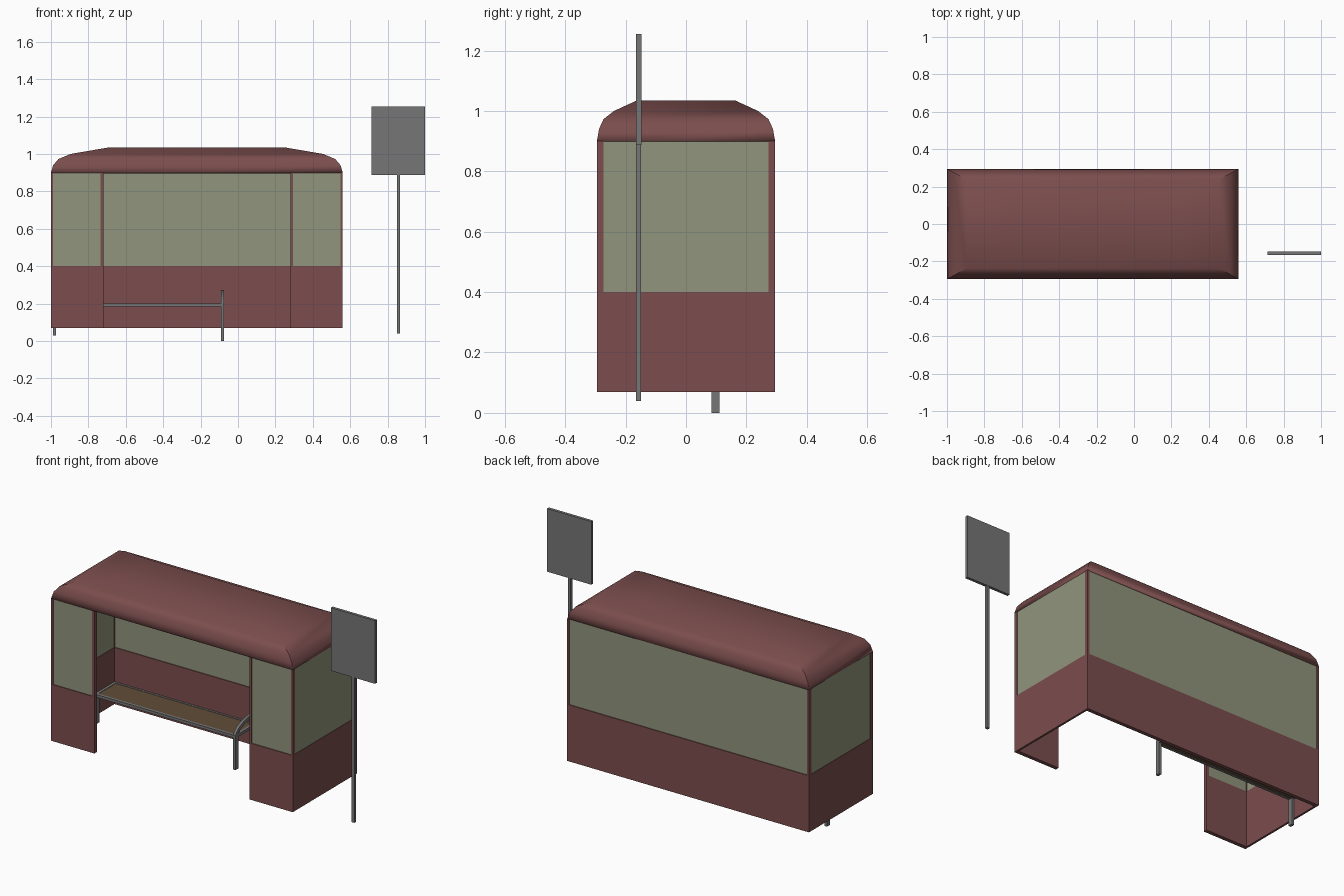
import bpy, bmesh
from math import sin, cos, pi

if "Cube" in bpy.data.objects:
    bpy.data.objects.remove(bpy.data.objects["Cube"])


def material(name, rgb):
    m = bpy.data.materials.new(name)
    m.diffuse_color = (*rgb, 1)
    m.use_nodes = True
    m.node_tree.nodes["Principled BSDF"].inputs["Base Color"].default_value = m.diffuse_color
    return m


RED = material("red_paint", (0.20, 0.075, 0.075))
GLASS = material("green_glass", (0.28, 0.30, 0.20))
WOOD = material("brown_wood", (0.12, 0.075, 0.04))
METAL = material("dark_metal", (0.18, 0.18, 0.18))


def make(name, bm, mat):
    mesh = bpy.data.meshes.new(name)
    bm.to_mesh(mesh)
    bm.free()
    mesh.materials.append(mat)
    ob = bpy.data.objects.new(name, mesh)
    bpy.context.collection.objects.link(ob)
    return ob


def box(name, x, y, z, mat):
    """Box from (min, max) ranges on each axis."""
    bm = bmesh.new()
    bmesh.ops.create_cube(bm, size=1)
    for v in bm.verts:
        v.co = [r[0] + (c + 0.5) * (r[1] - r[0]) for c, r in zip(v.co, (x, y, z))]
    return make(name, bm, mat)


X0, X1, Y = -1.0, 0.56, 0.295        # shelter footprint
Z0, ZM, Z1 = 0.07, 0.40, 0.90        # wall base, sill, eaves
TX, TY = 0.012, 0.022                # end wall and long wall thickness
GAP = 0.005                          # glass recess


# Long walls: lower panel, recessed glass, a post at each end
def long_wall(name, x0, x1, y0, y1, post0, post1):
    box(name + "_lower_panel", (x0, x1), (y0, y1), (Z0, ZM), RED)
    box(name + "_glass", (x0 + post0, x1 - post1), (y0 + GAP, y1 - GAP), (ZM, Z1), GLASS)
    box(name + "_left_post", (x0, x0 + post0), (y0, y1), (ZM, Z1), RED)
    box(name + "_right_post", (x1 - post1, x1), (y0, y1), (ZM, Z1), RED)


long_wall("back_wall", X0, X1, Y - TY, Y, TX, TX)
long_wall("front_left_wall", X0, -0.72, -Y, -Y + TY, TX, 0.015)
long_wall("front_right_wall", 0.28, X1, -Y, -Y + TY, 0.013, TX)

# End walls fit between the long walls
for side, x in (("left", (X0, X0 + TX)), ("right", (X1 - TX, X1))):
    ys = (-Y + TY, Y - TY)
    box(side + "_end_lower_panel", x, ys, (Z0, ZM), RED)
    box(side + "_end_glass", (x[0] + 0.003, x[1] - 0.003), ys, (ZM, Z1), GLASS)

# Domed roof: stacked rectangles, (x inset, y inset, height)
rings = [(0, 0, 0.90), (0.012, 0.007, 0.94), (0.04, 0.022, 0.973),
         (0.105, 0.057, 1.0), (0.31, 0.133, 1.035)]
bm = bmesh.new()
loops = []
for dx, dy, z in rings:
    a, b, c = X0 + dx, X1 - dx, Y - dy
    loops.append([bm.verts.new(p) for p in ((a, -c, z), (b, -c, z), (b, c, z), (a, c, z))])
for lo, hi in zip(loops, loops[1:]):
    for i in range(4):
        j = (i + 1) % 4
        bm.faces.new((lo[i], lo[j], hi[j], hi[i]))
bm.faces.new(loops[-1])
roof = make("roof", bm, RED)
solid = roof.modifiers.new("shell", 'SOLIDIFY')
solid.thickness = 0.012
solid.offset = -1
bpy.context.view_layer.objects.active = roof
roof.select_set(True)
bpy.ops.object.shade_smooth_by_angle(angle=0.5)

# Bench: wooden seat inside a metal frame
BX, BY, BZ = (-0.988, -0.076), (0.085, 0.273), (0.185, 0.201)
box("seat", (BX[0] + 0.016, BX[1] - 0.016), (BY[0] + 0.016, BY[1] - 0.012), (0.186, 0.199), WOOD)
box("seat_front_rail", BX, (BY[0], BY[0] + 0.016), BZ, METAL)
box("seat_back_rail", BX, (BY[1] - 0.012, BY[1]), BZ, METAL)
for side, x in (("left", BX[0]), ("right", BX[1] - 0.016)):
    box("seat_" + side + "_rail", (x, x + 0.016), (BY[0] + 0.016, BY[1] - 0.012), BZ, METAL)
box("left_bench_leg", (-0.988, -0.972), (0.085, 0.111), (0.03, BZ[0]), METAL)

# Right leg rises into a curved armrest that meets the back wall
pairs = [((0.085, 0.0), (0.111, 0.0))]
for k in range(9):
    t = k / 8 * pi / 2
    pairs.append(((0.275 - 0.19 * cos(t), 0.19 + 0.08 * sin(t)),
                  (0.275 - 0.164 * cos(t), 0.19 + 0.06 * sin(t))))
bm = bmesh.new()
sections = []
for (yo, zo), (yi, zi) in pairs:
    sections.append([bm.verts.new(p) for p in ((-0.092, yo, zo), (-0.076, yo, zo),
                                               (-0.076, yi, zi), (-0.092, yi, zi))])
for lo, hi in zip(sections, sections[1:]):
    for i in range(4):
        j = (i + 1) % 4
        bm.faces.new((lo[i], lo[j], hi[j], hi[i]))
bm.faces.new(sections[0])
bm.faces.new(sections[-1])
bmesh.ops.recalc_face_normals(bm, faces=bm.faces)
make("right_bench_leg_and_armrest", bm, METAL)

# Stop sign beside the shelter
box("sign_post", (0.849, 0.866), (-0.165, -0.149), (0.04, 0.89), METAL)
box("sign_board", (0.715, 1.0), (-0.165, -0.148), (0.887, 1.255), METAL)
